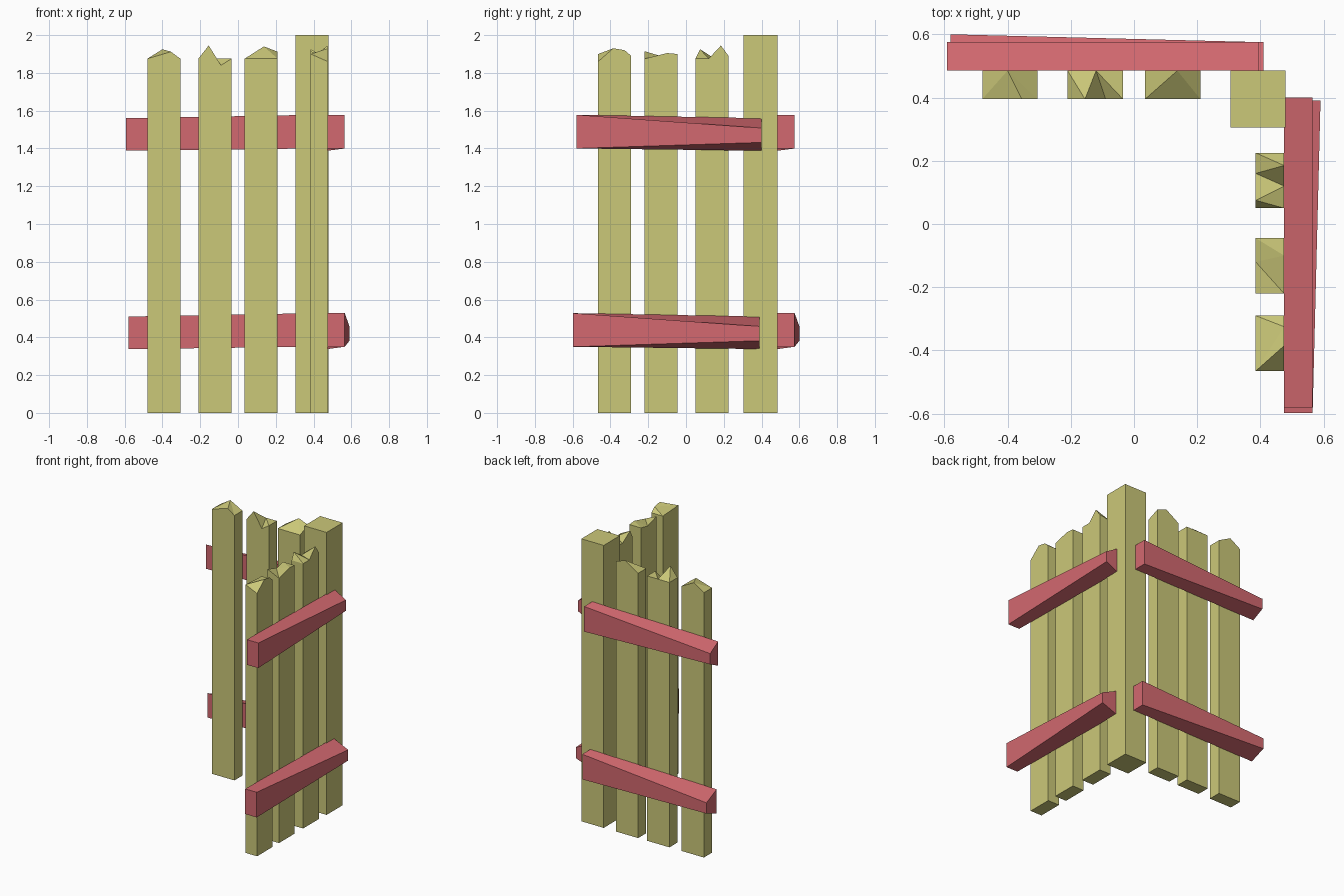
import bpy, bmesh

if "Cube" in bpy.data.objects:
    bpy.data.objects.remove(bpy.data.objects["Cube"])


def material(name, color):
    m = bpy.data.materials.new(name)
    m.diffuse_color = color
    m.use_nodes = True
    m.node_tree.nodes["Principled BSDF"].inputs["Base Color"].default_value = m.diffuse_color
    return m


WOOD = material("olive_wood", (0.6, 0.58, 0.19, 1))
RED = material("red_paint", (0.65, 0.14, 0.16, 1))


def finish(name, bm, mat):
    bmesh.ops.recalc_face_normals(bm, faces=bm.faces[:])
    me = bpy.data.meshes.new(name)
    bm.to_mesh(me)
    bm.free()
    me.materials.append(mat)
    ob = bpy.data.objects.new(name, me)
    bpy.context.collection.objects.link(ob)


def picket(name, near, far, v0, v1, place):
    """Plank with a jagged broken top: near/far are the (u, z) top profiles."""
    bm = bmesh.new()
    sides, bottoms = [], []
    for prof, v in ((near, v0), (far, v1)):
        top = [bm.verts.new(place(u, v, z)) for u, z in prof]
        bot = [bm.verts.new(place(prof[i][0], v, 0)) for i in (0, -1)]
        bm.faces.new([bot[0]] + top + [bot[1]])
        sides.append(top)
        bottoms.append(bot)
    n, f = sides
    (a, b), (c, d) = bottoms
    bm.faces.new((a, b, d, c))
    bm.faces.new((a, c, f[0], n[0]))
    bm.faces.new((b, d, f[-1], n[-1]))
    # zip the two profiles together with triangles
    i = j = 0
    while i < len(n) - 1 or j < len(f) - 1:
        step_near = j == len(f) - 1 or (i < len(n) - 1 and near[i + 1][0] <= far[j + 1][0])
        if step_near:
            bm.faces.new((n[i], n[i + 1], f[j]))
            i += 1
        else:
            bm.faces.new((n[i], f[j + 1], f[j]))
            j += 1
    finish(name, bm, WOOD)


def rail(name, s0, s1, z, flare, place):
    """Rail from full square end (s0) to a chamfered, tapering end (s1)."""
    bm = bmesh.new()
    a = [(0, 0), (0, .178), (.09, .178), (.09, 0)]
    b = [(0, -.012), (0, .16), (.09 + flare, .108), (.09 + flare, .032)]
    ra = [bm.verts.new(place(s0, o, z + h)) for o, h in a]
    rb = [bm.verts.new(place(s1, o, z + h)) for o, h in b]
    bm.faces.new(ra)
    bm.faces.new(rb)
    for k in range(4):
        m = (k + 1) % 4
        bm.faces.new((ra[k], ra[m], rb[m], rb[k]))
    finish(name, bm, RED)


def along_x(u, v, z):
    return (u, v, z)


def along_y(u, v, z):
    return (v, u, z)


# corner post
bm = bmesh.new()
bmesh.ops.create_cube(bm, size=1)
for v in bm.verts:
    v.co = (.3925 + v.co.x * .175, .395 + v.co.y * .18, 1 + v.co.z * 2)
finish("corner_post", bm, WOOD)

# back row pickets: front-face and back-face top profiles
back = [
    ([(-.48, 1.875), (-.355, 1.912), (-.305, 1.875)],
     [(-.48, 1.875), (-.40, 1.925), (-.305, 1.875)]),
    ([(-.21, 1.875), (-.155, 1.945), (-.09, 1.84), (-.035, 1.875)],
     [(-.21, 1.875), (-.12, 1.875), (-.035, 1.875)]),
    ([(.035, 1.875), (.21, 1.875)],
     [(.035, 1.875), (.137, 1.94), (.21, 1.912)]),
]
for k, (n, f) in enumerate(back):
    picket(f"back_picket_{k + 1}", n, f, .395, .485, along_x)

# right row pickets: inner-face and outer-face top profiles
right = [
    ([(-.465, 1.90), (-.29, 1.89)],
     [(-.465, 1.86), (-.385, 1.93), (-.325, 1.92), (-.29, 1.89)]),
    ([(-.22, 1.915), (-.12, 1.885), (-.045, 1.90)],
     [(-.22, 1.875), (-.10, 1.905), (-.045, 1.90)]),
    ([(.05, 1.875), (.075, 1.925), (.16, 1.87), (.225, 1.875)],
     [(.05, 1.875), (.12, 1.875), (.185, 1.945), (.225, 1.89)]),
]
for k, (n, f) in enumerate(right):
    picket(f"right_picket_{k + 1}", n, f, .385, .475, along_y)

# rails: the back pair is the right pair turned a quarter around the corner
def right_side(s, o, z):
    return (.475 + o, s, z)


def back_side(s, o, z):
    return (.0 - s + .008 - .003, .485 + o, z)


for side, fn in (("right", right_side), ("back", back_side)):
    rail(f"{side}_upper_rail", -.58 if side == "right" else -.39, .40 if side == "right" else .597, 1.40, 0, fn)
    rail(f"{side}_lower_rail", -.598 if side == "right" else -.405, .39 if side == "right" else .585, .35, .025, fn)
